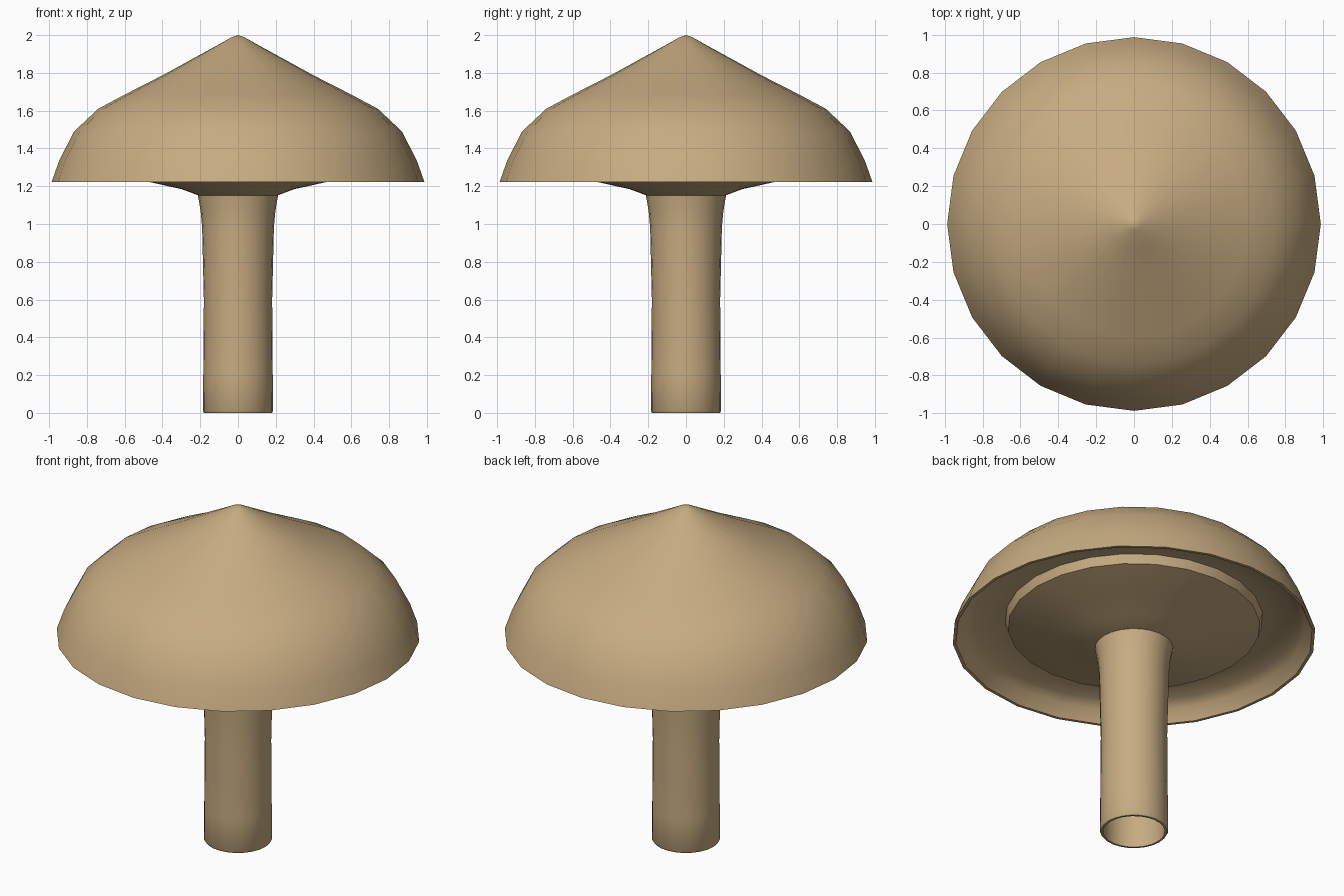
import bpy
import bmesh
import math

cube = bpy.data.objects.get("Cube")
if cube:
    bpy.data.objects.remove(cube, do_unlink=True)

SIDES = 24

tan = bpy.data.materials.new("mushroom_tan")
tan.use_nodes = True
tan.diffuse_color = (0.57, 0.41, 0.22, 1)
tan.node_tree.nodes["Principled BSDF"].inputs["Base Color"].default_value = tan.diffuse_color


def lathe(name, profile):
    """Turn an (radius, height) outline around the z axis into a smooth object."""
    bm = bmesh.new()
    verts = [bm.verts.new((r, 0, z)) for r, z in profile]
    edges = [bm.edges.new(pair) for pair in zip(verts, verts[1:])]
    bmesh.ops.spin(bm, geom=verts + edges, cent=(0, 0, 0), axis=(0, 0, 1),
                   angle=math.tau, steps=SIDES, use_merge=False)
    bmesh.ops.remove_doubles(bm, verts=bm.verts, dist=0.0005)
    bmesh.ops.recalc_face_normals(bm, faces=bm.faces)
    mesh = bpy.data.meshes.new(name)
    bm.to_mesh(mesh)
    bm.free()
    mesh.materials.append(tan)
    obj = bpy.data.objects.new(name, mesh)
    bpy.context.collection.objects.link(obj)
    bpy.ops.object.select_all(action="DESELECT")
    obj.select_set(True)
    bpy.context.view_layer.objects.active = obj
    bpy.ops.object.shade_smooth_by_angle(angle=math.radians(40))
    return obj


# Pointed cap with a thin rim and a hollow underside
lathe("cap", [
    (0, 2.0), (0.035, 1.988), (0.13, 1.935), (0.4, 1.787), (0.6, 1.685),
    (0.74, 1.61), (0.868, 1.49), (0.947, 1.335), (0.987, 1.222),
    (0.97, 1.222), (0.93, 1.29), (0.88, 1.325), (0.7, 1.34), (0, 1.34),
])

# Gill disc flaring out from the stem
lathe("gills", [
    (0, 1.345), (0.7, 1.338), (0.685, 1.285), (0.48, 1.225),
    (0.3, 1.185), (0.2, 1.148), (0, 1.148),
])

# Stem, slightly waisted, with a hollow foot
lathe("stem", [
    (0, 1.16), (0.212, 1.15), (0.198, 1.07), (0.19, 0.98), (0.181, 0.6),
    (0.184, 0.2), (0.186, 0.01), (0.18, 0),
    (0.168, 0), (0.165, 0.5), (0, 0.5),
])
